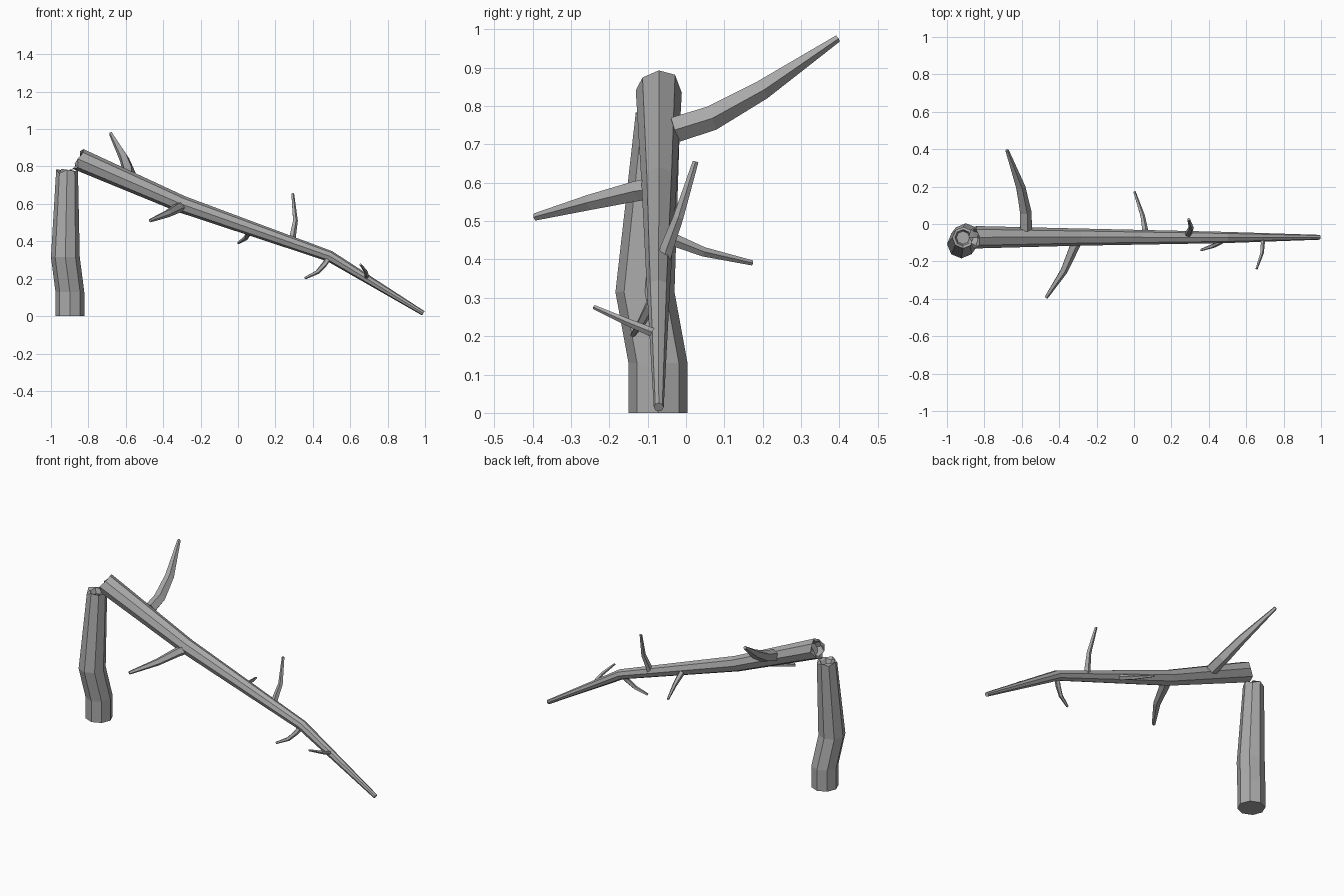
import bpy, bmesh, math
from mathutils import Vector

bark = bpy.data.materials.new("dark_bark")
bark.diffuse_color = (0.4, 0.4, 0.4, 1)


def limb(name, pts, radii, sides, up=(0, 0, 1), flat=False, jag=None):
    """Faceted tapered tube through pts; jag = offsets along the axis for a broken hollow last end."""
    pts = [Vector(p) for p in pts]
    bm = bmesh.new()
    rings = []
    n = len(pts)

    def add_ring(c, r, t, offs=None):
        u = Vector(up)
        u = (u - u.dot(t) * t).normalized()
        v = t.cross(u)
        ring = []
        for i in range(sides):
            a = 2 * math.pi * i / sides
            o = offs[i % len(offs)] if offs else 0
            ring.append(bm.verts.new(c + r * (math.cos(a) * u + math.sin(a) * v) + t * o))
        rings.append(ring)

    for k, p in enumerate(pts):
        a = (p - pts[k - 1]).normalized() if k else Vector()
        b = (pts[k + 1] - p).normalized() if k < n - 1 else Vector()
        t = Vector((0, 0, 1)) if flat else (a + b).normalized()
        add_ring(p, radii[k], t, jag if k == n - 1 else None)
    if jag:
        # splintered rim folding into a recess
        add_ring(pts[-1], radii[-1] * 0.75, t, [-o for o in jag])
        add_ring(pts[-1] - t * 0.03, radii[-1] * 0.6, t)
    for r0, r1 in zip(rings, rings[1:]):
        for i in range(sides):
            j = (i + 1) % sides
            bm.faces.new((r0[i], r0[j], r1[j], r1[i]))
    bm.faces.new(rings[0][::-1])
    bm.faces.new(rings[-1])
    bmesh.ops.recalc_face_normals(bm, faces=bm.faces)
    me = bpy.data.meshes.new(name)
    bm.to_mesh(me)
    bm.free()
    me.materials.append(bark)
    ob = bpy.data.objects.new(name, me)
    bpy.context.collection.objects.link(ob)
    return ob


# standing stump with broken top
limb("stump",
     [(-0.899, -0.073, 0), (-0.899, -0.073, 0.13), (-0.923, -0.107, 0.315), (-0.914, -0.073, 0.775)],
     [0.077, 0.077, 0.077, 0.058], 8, up=(1, 0, 0), flat=True,
     jag=[0.012, -0.01, 0.006, -0.006, 0.01, -0.012, 0.008, 0.0])

# fallen trunk, from its tip up to the broken end
limb("fallen_trunk",
     [(0.991, -0.071, 0.015), (0.491, -0.072, 0.32), (-0.3, -0.07, 0.598), (-0.85, -0.071, 0.838)],
     [0.013, 0.03, 0.046, 0.06], 8,
     jag=[0.0, 0.012, -0.008, 0.006, 0.012, -0.012, 0.008, -0.006])

# side branches: path from trunk to tip, radii
branches = [
    ([(-0.58, -0.03, 0.738), (-0.582, 0.065, 0.768), (-0.608, 0.197, 0.842), (-0.68, 0.395, 0.976)],
     [0.035, 0.034, 0.027, 0.01]),
    ([(-0.30, -0.08, 0.585), (-0.322, -0.125, 0.579), (-0.375, -0.25, 0.549), (-0.47, -0.393, 0.511)],
     [0.028, 0.028, 0.021, 0.01]),
    ([(0.06, -0.05, 0.459), (0.057, -0.025, 0.448), (0.045, 0.045, 0.42), (0.002, 0.173, 0.391)],
     [0.018, 0.017, 0.013, 0.007]),
    ([(0.285, -0.062, 0.385), (0.292, -0.05, 0.43), (0.306, -0.02, 0.51), (0.292, 0.025, 0.655)],
     [0.019, 0.018, 0.014, 0.008]),
    ([(0.48, -0.08, 0.305), (0.463, -0.094, 0.278), (0.425, -0.116, 0.236), (0.358, -0.139, 0.203)],
     [0.016, 0.015, 0.012, 0.007]),
    ([(0.685, -0.08, 0.206), (0.688, -0.1, 0.215), (0.684, -0.155, 0.238), (0.655, -0.24, 0.276)],
     [0.013, 0.012, 0.01, 0.006]),
]
for i, (pts, radii) in enumerate(branches):
    limb(f"branch_{i + 1}", pts, radii, 5, up=(0.3, 0, -1) if i != 3 else (1, 0, 0))
